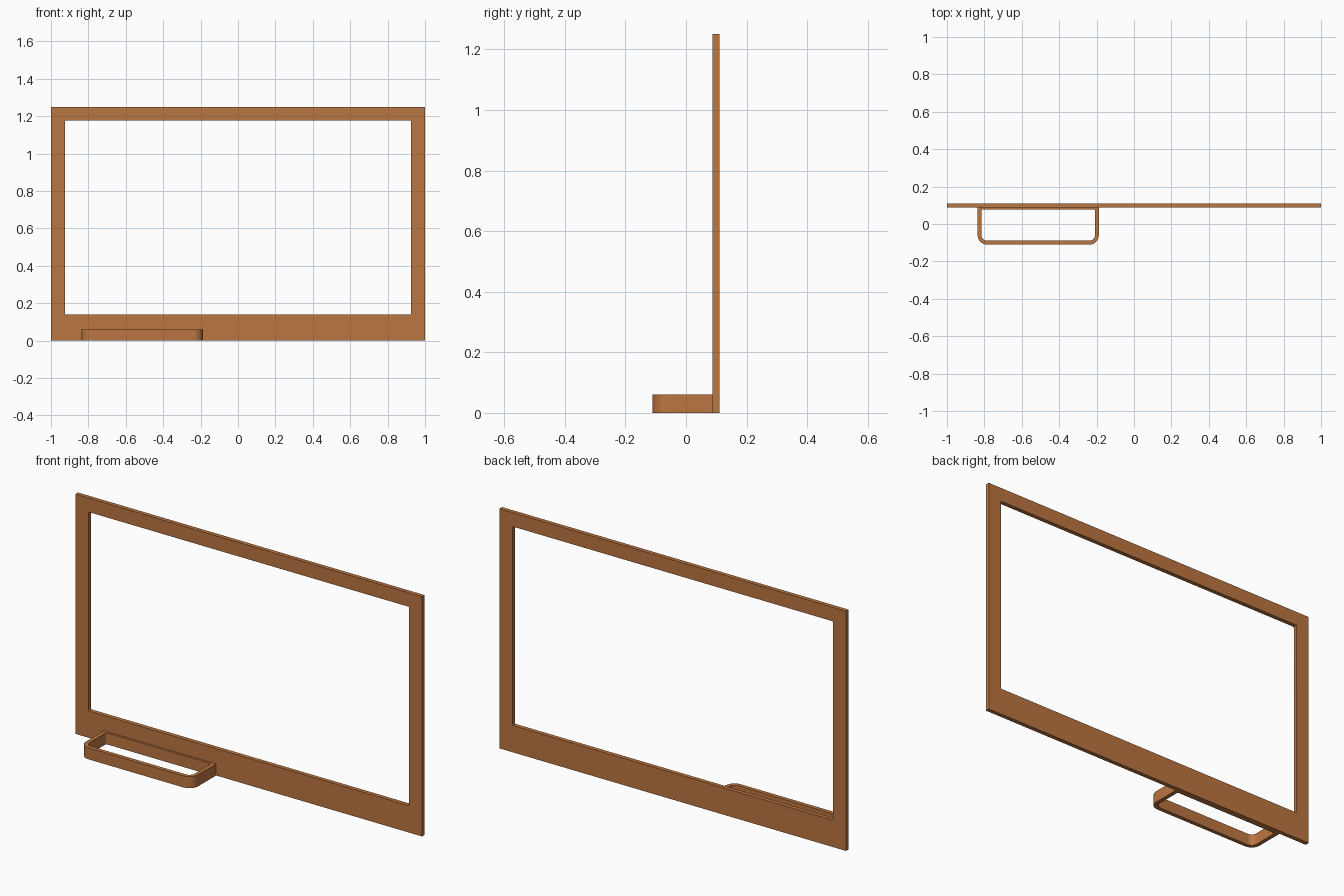
import bpy, bmesh, math

if "Cube" in bpy.data.objects:
    bpy.data.objects.remove(bpy.data.objects["Cube"])

wood = bpy.data.materials.new("warm brown")
wood.diffuse_color = (0.50, 0.18, 0.052, 1)
wood.use_nodes = True
wood.node_tree.nodes["Principled BSDF"].inputs["Base Color"].default_value = wood.diffuse_color


def rounded_rect(a0, a1, b0, b1, r_low, r_high, n):
    """Counter-clockwise outline with separate radii for low-b and high-b corners."""
    pts = []
    corners = [(a0, b0, 1, 1, r_low, 180), (a1, b0, -1, 1, r_low, 270),
               (a1, b1, -1, -1, r_high, 0), (a0, b1, 1, -1, r_high, 90)]
    for a, b, sa, sb, r, start in corners:
        for i in range(n + 1):
            t = math.radians(start + 90 * i / n)
            pts.append((a + sa * r + r * math.cos(t), b + sb * r + r * math.sin(t)))
    return pts


def ring_prism(name, outer, inner, place, d0, d1):
    """Extruded closed band between two outlines with equal point counts."""
    bm = bmesh.new()
    loops = [[bm.verts.new(place(a, b, d)) for a, b in pts]
             for pts, d in ((outer, d0), (outer, d1), (inner, d1), (inner, d0))]
    n = len(outer)
    for k in range(4):
        p, q = loops[k], loops[(k + 1) % 4]
        for i in range(n):
            j = (i + 1) % n
            bm.faces.new((p[i], p[j], q[j], q[i]))
    bmesh.ops.remove_doubles(bm, verts=bm.verts[:], dist=1e-5)
    bmesh.ops.recalc_face_normals(bm, faces=bm.faces[:])
    mesh = bpy.data.meshes.new(name)
    bm.to_mesh(mesh)
    bm.free()
    mesh.materials.append(wood)
    ob = bpy.data.objects.new(name, mesh)
    bpy.context.collection.objects.link(ob)
    bpy.ops.object.select_all(action='DESELECT')
    ob.select_set(True)
    bpy.context.view_layer.objects.active = ob
    bpy.ops.object.shade_smooth_by_angle(angle=math.radians(30))
    return ob


# Upright frame with a deeper bottom rail
ring_prism("upright_frame",
           rounded_rect(-1, 1, 0, 1.25, 0, 0, 3),
           rounded_rect(-0.925, 0.925, 0.14, 1.177, 0.006, 0.006, 3),
           lambda a, b, d: (a, d, b), 0.088, 0.11)

# Flat loop foot, rounded at the front, meeting the frame at the back
ring_prism("loop_foot",
           rounded_rect(-0.836, -0.188, -0.11, 0.089, 0.05, 0, 8),
           rounded_rect(-0.815, -0.209, -0.089, 0.077, 0.029, 0.006, 8),
           lambda a, b, d: (a, b, d), 0.0, 0.06)
